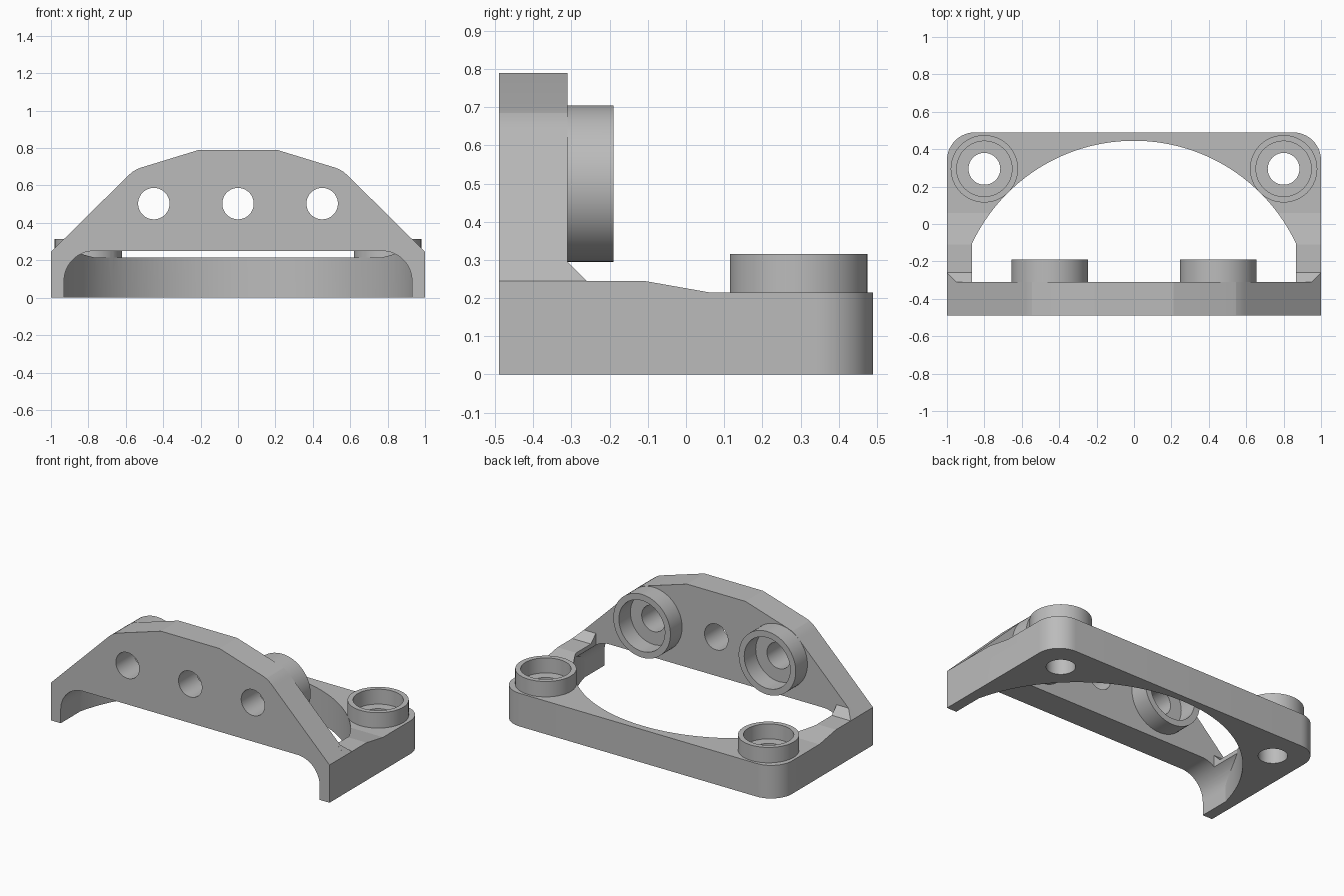
import bpy, bmesh, math
from mathutils import Vector, Matrix

cube = bpy.data.objects.get("Cube")
if cube:
    bpy.data.objects.remove(cube, do_unlink=True)

grey = bpy.data.materials.new("plain grey")
grey.use_nodes = True
grey.diffuse_color = (0.5, 0.5, 0.5, 1)
grey.node_tree.nodes["Principled BSDF"].inputs["Base Color"].default_value = (0.5, 0.5, 0.5, 1)


def make(name, bm):
    bmesh.ops.recalc_face_normals(bm, faces=bm.faces)
    mesh = bpy.data.meshes.new(name)
    bm.to_mesh(mesh)
    bm.free()
    mesh.materials.append(grey)
    ob = bpy.data.objects.new(name, mesh)
    bpy.context.collection.objects.link(ob)
    return ob


def prism_bm(profile, axis, lo, hi):
    """Extrude a 2D profile along x (y,z), y (x,z) or z (x,y)."""
    place = {"x": lambda a, b: (lo, a, b),
             "y": lambda a, b: (a, lo, b),
             "z": lambda a, b: (a, b, lo)}[axis]
    step = {"x": (1, 0, 0), "y": (0, 1, 0), "z": (0, 0, 1)}[axis]
    bm = bmesh.new()
    face = bm.faces.new([bm.verts.new(place(a, b)) for a, b in profile])
    out = bmesh.ops.extrude_face_region(bm, geom=[face])
    moved = [g for g in out["geom"] if isinstance(g, bmesh.types.BMVert)]
    bmesh.ops.translate(bm, verts=moved, vec=Vector(step) * (hi - lo))
    return bm


def prism(name, profile, axis, lo, hi):
    return make(name, prism_bm(profile, axis, lo, hi))


def disc(name, centre, radius, axis, lo, hi):
    ring = [(centre[0] + radius * math.cos(i * math.tau / 64),
             centre[1] + radius * math.sin(i * math.tau / 64)) for i in range(64)]
    return prism(name, ring, axis, lo, hi)


def combine(target, tool, operation):
    tool.hide_render = True
    mod = target.modifiers.new(operation.lower(), "BOOLEAN")
    mod.operation, mod.solver, mod.object = operation, "EXACT", tool
    bpy.context.view_layer.objects.active = target
    bpy.ops.object.modifier_apply(modifier=mod.name)
    bpy.data.objects.remove(tool, do_unlink=True)


def mirrored(half):
    return half + [(-a, b) for a, b in reversed(half)]


# Base frame: side profile with a ramp, rounded rear corners
bm = prism_bm([(-0.4, 0), (0.49, 0), (0.49, 0.215), (0.06, 0.215),
               (-0.11, 0.245), (-0.4, 0.245)], "x", -1, 1)
corners = [e for e in bm.edges if all(v.co.y > 0.48 for v in e.verts)
           and abs(e.verts[0].co.z - e.verts[1].co.z) > 0.1]
bmesh.ops.bevel(bm, geom=corners, offset=0.15, segments=14, profile=0.5, affect="EDGES")
body = make("mounting_bracket", bm)

# Large round opening in the base, straight along the arms
RADIUS, CENTRE_Y, ARM = 0.957, -0.512, 0.865
start = math.acos(ARM / RADIUS)


def arc(a, b, n):
    return [(RADIUS * math.cos(a + (b - a) * i / n),
             CENTRE_Y + RADIUS * math.sin(a + (b - a) * i / n)) for i in range(n + 1)]


main_arc = arc(start, math.pi - start, 64)
combine(body, prism("opening", [(ARM, -0.6)] + main_arc + [(-ARM, -0.6)], "z", -0.1, 0.5),
        "DIFFERENCE")

# Upright front plate
outline = mirrored([(1, 0), (1, 0.245), (0.6, 0.64), (0.585, 0.655), (0.565, 0.672),
                    (0.545, 0.685), (0.52, 0.695), (0.21, 0.79)])
combine(body, prism("front_plate", outline, "y", -0.49, -0.31), "UNION")

# Small gussets where the arms meet the plate
for side in (-1, 1):
    bm = bmesh.new()
    for x, y, z in ((0.865, -0.33, 0.22), (0.865, -0.33, 0.295), (0.865, -0.31, 0.295),
                    (0.865, -0.26, 0.245), (0.865, -0.26, 0.22), (0.95, -0.33, 0.295),
                    (0.95, -0.31, 0.295), (1, -0.26, 0.245), (1, -0.33, 0.245),
                    (1, -0.33, 0.22), (1, -0.26, 0.22)):
        bm.verts.new((side * x, y, z))
    bmesh.ops.convex_hull(bm, input=bm.verts)
    combine(body, make("gusset", bm), "UNION")

# Bosses on the rear corners and on the back of the plate
for side in (-1, 1):
    combine(body, disc("rear_boss", (side * 0.8, 0.295), 0.18, "z", 0.1, 0.315), "UNION")
    combine(body, disc("plate_boss", (side * 0.45, 0.5), 0.205, "y", -0.4, -0.19), "UNION")

# Arched passage under the plate, ending at the round opening
arch = mirrored([(0.93, -0.1)] + [(0.77 + 0.16 * math.cos(i * math.pi / 32),
                                   0.09 + 0.16 * math.sin(i * math.pi / 32))
                                  for i in range(17)])
passage = prism("passage", arch, "y", -0.6, 0.6)
lead_in = arc(0.15, start, 8)[:-1]
limit_profile = ([(lead_in[0][0], -0.7)] + lead_in + main_arc
                 + [(-x, y) for x, y in reversed(lead_in)] + [(-lead_in[0][0], -0.7)])
combine(passage, prism("limit", limit_profile, "z", -0.3, 0.5), "INTERSECT")
combine(body, passage, "DIFFERENCE")

# Counterbores and through holes
for side in (-1, 1):
    combine(body, disc("rear_bore", (side * 0.8, 0.295), 0.148, "z", 0.218, 0.5), "DIFFERENCE")
    combine(body, disc("rear_hole", (side * 0.8, 0.295), 0.085, "z", -0.1, 0.5), "DIFFERENCE")
    combine(body, disc("plate_bore", (side * 0.45, 0.5), 0.165, "y", -0.308, 0), "DIFFERENCE")
for x in (-0.45, 0, 0.45):
    combine(body, disc("plate_hole", (x, 0.503), 0.084, "y", -0.7, 0), "DIFFERENCE")

# One material, smooth curves with crisp edges
body.data.materials.clear()
body.data.materials.append(grey)
for face in body.data.polygons:
    face.material_index = 0
bpy.ops.object.select_all(action="DESELECT")
body.select_set(True)
bpy.context.view_layer.objects.active = body
bpy.ops.object.shade_smooth_by_angle(angle=math.radians(9))
